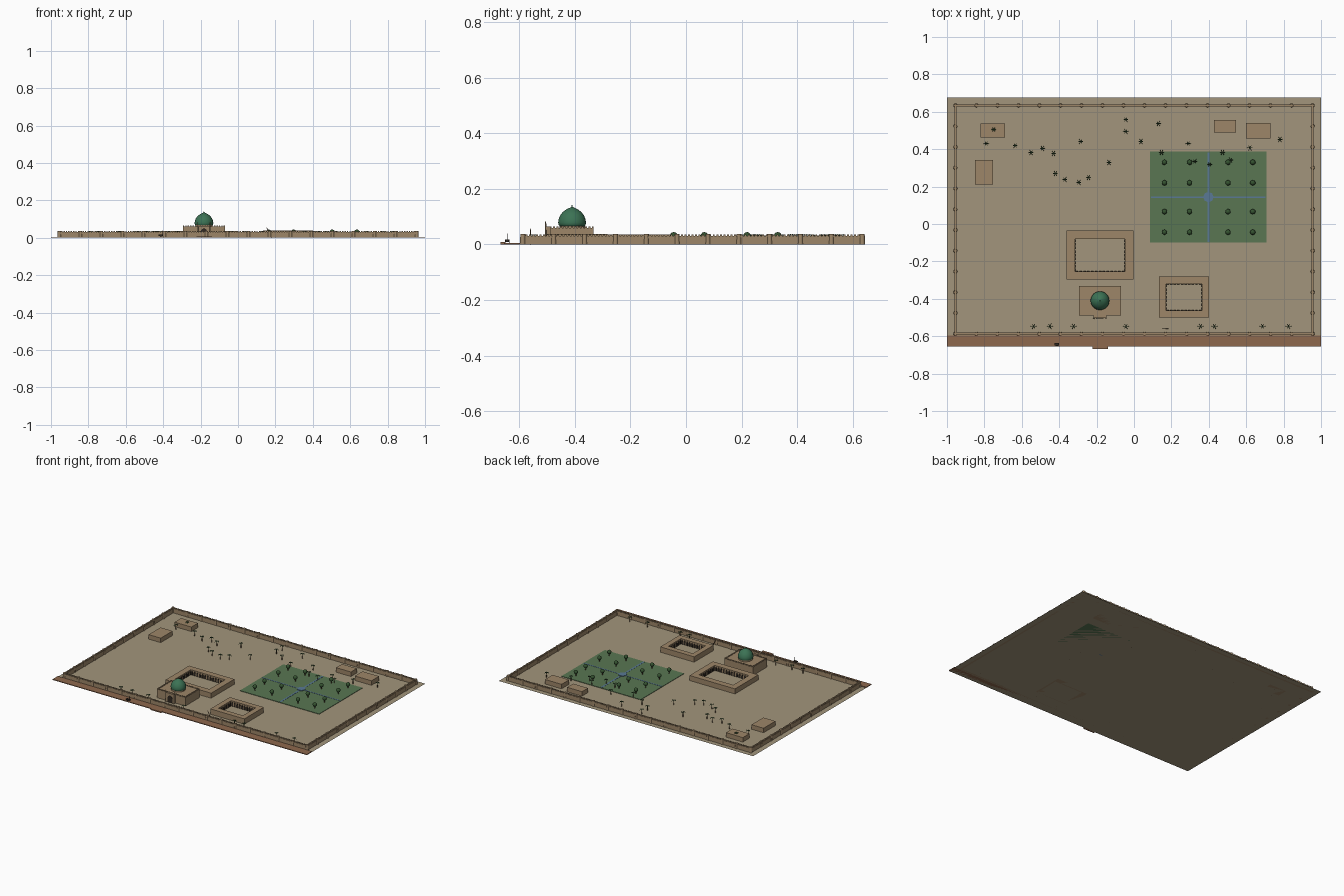
import bpy, bmesh, math
from mathutils import Matrix, Vector

if "Cube" in bpy.data.objects:
    bpy.data.objects.remove(bpy.data.objects["Cube"])


def mat(name, r, g, b):
    m = bpy.data.materials.new(name)
    m.diffuse_color = (r, g, b, 1)
    m.use_nodes = True
    m.node_tree.nodes["Principled BSDF"].inputs["Base Color"].default_value = m.diffuse_color
    return m


SAND = mat("sand", .36, .30, .20)
MUD = mat("mud_brick", .34, .24, .14)
ROAD = mat("road_earth", .27, .14, .075)
GRASS = mat("grass", .10, .18, .085)
LEAF = mat("leaf", .035, .085, .03)
BARK = mat("bark", .13, .08, .04)
TILE = mat("dome_tile", .045, .17, .09)
WATER = mat("water", .10, .19, .30)
DARK = mat("shadow", .03, .022, .016)


class Part:
    """Collects simple solids into one mesh object."""
    def __init__(self, name, material):
        self.name, self.material, self.bm = name, material, bmesh.new()

    def box(self, x0, x1, y0, y1, z0, z1):
        m = Matrix.Translation(((x0+x1)/2, (y0+y1)/2, (z0+z1)/2)) @ Matrix.Diagonal((x1-x0, y1-y0, z1-z0, 1))
        bmesh.ops.create_cube(self.bm, size=1, matrix=m)

    def cone(self, a, b, r1, r2, n=8):
        a, b = Vector(a), Vector(b)
        d = b - a
        m = Matrix.Translation((a+b)/2) @ d.to_track_quat('Z', 'Y').to_matrix().to_4x4()
        bmesh.ops.create_cone(self.bm, cap_ends=True, segments=n, radius1=r1, radius2=r2, depth=d.length, matrix=m)

    def lathe(self, x, y, profile, n=32):
        rings = [[self.bm.verts.new((x+r*math.cos(2*math.pi*i/n), y+r*math.sin(2*math.pi*i/n), z))
                  for i in range(n)] for r, z in profile]
        for a, b in zip(rings, rings[1:]):
            for i in range(n):
                self.bm.faces.new((a[i], a[(i+1) % n], b[(i+1) % n], b[i]))
        self.bm.faces.new(rings[-1])

    def arch(self, c, along, w, z0, h, t):
        """Pointed-arch panel of thickness t on a wall; along is 'x' or 'y'."""
        pts = [(-w/2, 0), (w/2, 0), (w/2, h*.6), (w*.3, h*.85), (0, h), (-w*.3, h*.85), (-w/2, h*.6)]
        def at(u, v, s):
            return (c[0]+u, c[1]+s, z0+v) if along == 'x' else (c[0]+s, c[1]+u, z0+v)
        f = [self.bm.verts.new(at(u, v, -t/2)) for u, v in pts]
        g = [self.bm.verts.new(at(u, v, t/2)) for u, v in pts]
        self.bm.faces.new(f)
        self.bm.faces.new(g[::-1])
        for i in range(7):
            j = (i+1) % 7
            self.bm.faces.new((f[i], g[i], g[j], f[j]))

    def ring(self, x0, x1, y0, y1, tx, ty, z0, z1):
        """Four walls around a rectangle."""
        self.box(x0, x1, y0, y0+ty, z0, z1)
        self.box(x0, x1, y1-ty, y1, z0, z1)
        self.box(x0, x0+tx, y0+ty, y1-ty, z0, z1)
        self.box(x1-tx, x1, y0+ty, y1-ty, z0, z1)

    def merlons(self, x0, x1, y0, y1, z, h, step, t):
        """Row of teeth around a rectangle's edge lines."""
        s = step*.28
        nx, ny = round((x1-x0)/step), round((y1-y0)/step)
        for i in range(nx+1):
            x = x0+(x1-x0)*i/nx
            for y in (y0, y1):
                self.box(x-s, x+s, y-t/2, y+t/2, z, z+h)
        for i in range(1, ny):
            y = y0+(y1-y0)*i/ny
            for x in (x0, x1):
                self.box(x-t/2, x+t/2, y-s, y+s, z, z+h)

    def done(self, smooth=False):
        bmesh.ops.recalc_face_normals(self.bm, faces=self.bm.faces)
        me = bpy.data.meshes.new(self.name)
        self.bm.to_mesh(me)
        self.bm.free()
        me.materials.append(self.material)
        ob = bpy.data.objects.new(self.name, me)
        bpy.context.collection.objects.link(ob)
        if smooth:
            bpy.context.view_layer.objects.active = ob
            ob.select_set(True)
            bpy.ops.object.shade_smooth_by_angle(angle=math.radians(40))
            ob.select_set(False)


# ground sheet and front road
p = Part("ground", SAND)
p.bm.faces.new([p.bm.verts.new(v) for v in ((-1, -.655, 0), (1, -.655, 0), (1, .675, 0), (-1, .675, 0))])
p.done()
p = Part("road", ROAD)
p.box(-1, 1, -.655, -.597, 0, .005)
p.done()
p = Part("road_platform", ROAD)
p.box(-.222, -.138, -.668, -.65, 0, .008)
p.done()

# perimeter wall, towers and battlements
X, Y0, Y1 = .955, -.587, .634
p = Part("perimeter_wall", MUD)
p.ring(-X-.006, X+.006, Y0-.006, Y1+.006, .012, .012, 0, .03)
p.done()
p = Part("wall_battlements", MUD)
p.merlons(-X, X, Y0, Y1, .03, .006, .0127, .01)
p.done()
p = Part("wall_towers", MUD)
spots = [(-X+2*X*i/17, y) for i in range(18) for y in (Y0, Y1)]
spots += [(x, Y0+(Y1-Y0)*i/11) for i in range(1, 11) for x in (-X, X)]
for x, y in spots:
    p.cone((x, y, 0), (x, y, .037), .0105, .009, 12)
p.done(True)

# domed hall with portal
CX, CY = -.182, -.41
p = Part("domed_hall", MUD)
p.box(-.294, -.07, -.49, -.332, 0, .059)
p.merlons(-.291, -.073, -.487, -.335, .059, .006, .0127, .006)
p.box(CX-.034, CX+.034, -.503, -.49, 0, .064)
p.done()
p = Part("portal_arch", DARK)
p.arch((CX, -.5035), 'x', .04, 0, .052, .003)
p.done()
p = Part("portal_poles", MUD)
for s in (-1, 1):
    p.cone((CX+s*.033, -.505, 0), (CX+s*.033, -.505, .083), .0035, .002)
p.done()
p = Part("dome_drum", MUD)
p.cone((CX, CY, .059), (CX, CY, .07), .046, .046, 32)
p.done(True)
p = Part("dome", TILE)
p.lathe(CX, CY, [(.045, .066), (.0485, .07), (.05, .078), (.0485, .09), (.043, .104), (.034, .116),
                 (.021, .126), (.008, .132), (.0018, .135), (.001, .142)])
p.done(True)


# courtyard buildings
def courtyard(name, x0, x1, y0, y1, tx, ty, h):
    p = Part(name, MUD)
    p.ring(x0, x1, y0, y1, tx, ty, 0, h)
    p.done()
    p = Part(name + "_arcade", DARK)
    a, b, c, d = x0+tx, x1-tx, y0+ty, y1-ty
    nx, ny = round((b-a)/.02), round((d-c)/.02)
    for i in range(nx):
        for y in (c, d):
            p.arch((a+(b-a)*(i+.5)/nx, y), 'x', .013, .001, h*.8, .005)
    for i in range(ny):
        for x in (a, b):
            p.arch((x, c+(d-c)*(i+.5)/ny), 'y', .013, .001, h*.8, .005)
    p.done()


courtyard("large_courtyard", -.36, -.003, -.298, -.036, .044, .043, .036)
courtyard("small_courtyard", .133, .40, -.5, -.282, .037, .038, .038)

# small outbuildings
p = Part("outbuildings", MUD)
for x0, x1, y0, y1 in ((-.822, -.69, .462, .536), (-.85, -.755, .21, .343),
                       (.428, .545, .49, .557), (.6, .73, .456, .541)):
    p.box(x0, x1, y0, y1, 0, .032)
p.done()

# garden with cross channels and pool
p = Part("garden_lawn", GRASS)
p.box(.085, .708, -.1, .388, 0, .003)
p.done()
GX, GY = .398, .144
p = Part("water_channels", WATER)
p.box(GX-.006, GX+.006, -.095, .383, 0, .004)
p.box(.09, .703, GY-.004, GY+.004, 0, .0042)
p.cone((GX, GY, 0), (GX, GY, .007), .028, .028, 8)
p.done()

# round garden trees
trunks, crowns = Part("tree_trunks", BARK), Part("tree_crowns", LEAF)
for x in (.163, .297, .503, .635):
    for y in (.33, .22, .066, -.044):
        trunks.cone((x, y, 0), (x, y, .025), .003, .0025, 6)
        bmesh.ops.create_icosphere(crowns.bm, subdivisions=2, radius=.0145, matrix=Matrix.Translation((x, y, .03)))
trunks.done()
crowns.done(True)

# palms: scattered grove plus a row inside the front wall
grove = [(-.75, .505), (-.79, .43), (-.635, .42), (-.55, .382), (-.49, .404), (-.43, .377), (-.285, .441),
         (-.42, .27), (-.37, .238), (-.295, .222), (-.243, .249), (-.134, .329), (-.044, .559), (-.044, .495),
         (.037, .441), (.13, .537), (.147, .382), (.29, .43), (.325, .334), (.405, .318), (.473, .382),
         (.517, .342), (.62, .407), (.78, .452)]
row = [(x, -.547) for x in (-.537, -.45, -.323, -.043, .356, .43, .687, .826)]
trunks, fronds = Part("palm_trunks", BARK), Part("palm_fronds", LEAF)
for x, y in grove + row:
    trunks.cone((x, y, 0), (x, y, .033), .0028, .0018, 6)
    for k in range(6):
        a = k*math.pi/3
        c, s = math.cos(a), math.sin(a)
        mid = (x+.009*c, y+.009*s, .035)
        fronds.cone((x, y, .033), mid, .0015, .002, 4)
        fronds.cone(mid, (x+.016*c, y+.016*s, .029), .002, .0004, 4)
trunks.done()
fronds.done()

# roadside cart and leaning pole
p = Part("roadside_cart", DARK)
p.box(-.425, -.4, -.649, -.637, .009, .018)
for y in (-.65, -.636):
    p.cone((-.412, y-.001, .011), (-.412, y+.001, .011), .006, .006, 10)
p.cone((-.402, -.643, .01), (-.402, -.643, .04), .0015, .001, 6)
p.done()
p = Part("leaning_pole", BARK)
p.cone((.182, -.56, 0), (.152, -.56, .056), .003, .0015, 6)
p.done()
